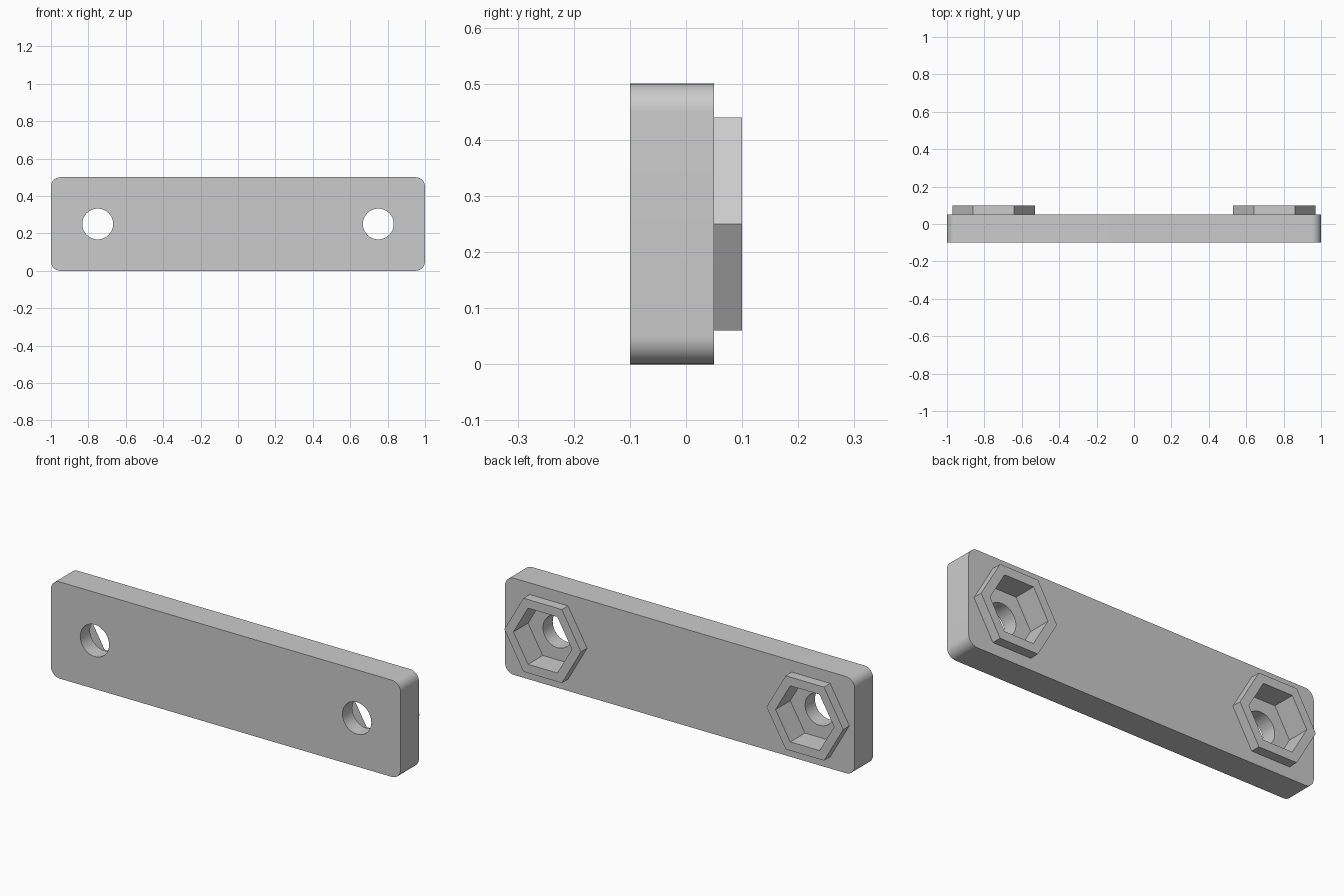
import bpy
import bmesh
from math import cos, sin, pi, radians

cube = bpy.data.objects.get("Cube")
if cube:
    bpy.data.objects.remove(cube, do_unlink=True)

grey = bpy.data.materials.new("light grey")
grey.use_nodes = True
colour = (0.6, 0.6, 0.6, 1)
grey.diffuse_color = colour
grey.node_tree.nodes["Principled BSDF"].inputs["Base Color"].default_value = colour

HOLE_X, MID_Z = 0.75, 0.25
FRONT, BACK, RIM, POCKET_FLOOR = -0.1, 0.05, 0.1, -0.02


def polygon(cx, cz, radius, sides):
    """Regular outline in the x-z plane."""
    return [(cx + radius * cos(2 * pi * i / sides), cz + radius * sin(2 * pi * i / sides))
            for i in range(sides)]


def rounded_rectangle(half_w, height, r, steps=10):
    """Outline with a quarter arc at each corner."""
    corners = [(half_w - r, height - r), (r - half_w, height - r), (r - half_w, r), (half_w - r, r)]
    return [(cx + r * cos(pi / 2 * (q + i / steps)), cz + r * sin(pi / 2 * (q + i / steps)))
            for q, (cx, cz) in enumerate(corners) for i in range(steps + 1)]


def prism(name, outline, y0, y1):
    """Extrude an x-z outline from y0 to y1."""
    bm = bmesh.new()
    face = bm.faces.new([bm.verts.new((x, y0, z)) for x, z in outline])
    ext = bmesh.ops.extrude_face_region(bm, geom=[face], use_keep_orig=True)
    moved = [v for v in ext["geom"] if isinstance(v, bmesh.types.BMVert)]
    bmesh.ops.translate(bm, verts=moved, vec=(0, y1 - y0, 0))
    bmesh.ops.recalc_face_normals(bm, faces=bm.faces)
    mesh = bpy.data.meshes.new(name)
    bm.to_mesh(mesh)
    bm.free()
    mesh.materials.append(grey)
    obj = bpy.data.objects.new(name, mesh)
    bpy.context.collection.objects.link(obj)
    return obj


def select(obj):
    bpy.ops.object.select_all(action='DESELECT')
    obj.select_set(True)
    bpy.context.view_layer.objects.active = obj


def cut(obj, cutter):
    select(obj)
    mod = obj.modifiers.new("cut", 'BOOLEAN')
    mod.operation = 'DIFFERENCE'
    mod.solver = 'EXACT'
    mod.object = cutter
    bpy.ops.object.modifier_apply(modifier=mod.name)


# Plate with rounded corners
plate = prism("plate", rounded_rectangle(1, 0.5, 0.05), FRONT, BACK)

# Hexagonal nut holders with a sunken pocket and a bolt hole
for side, x in (("left", HOLE_X), ("right", -HOLE_X)):
    holder = prism(side + "_nut_holder", polygon(x, MID_Z, 0.2194, 6), BACK, RIM)
    pocket = prism("pocket_cutter", polygon(x, MID_Z, 0.1675, 6), POCKET_FLOOR, RIM + 0.1)
    bore = prism("bore_cutter", polygon(x, MID_Z, 0.0825, 48), FRONT - 0.1, RIM + 0.05)
    cut(holder, pocket)
    cut(plate, pocket)
    cut(plate, bore)
    for cutter in (pocket, bore):
        bpy.data.objects.remove(cutter, do_unlink=True)

# Smooth the rounded corners and bores, keep hard edges
select(plate)
bpy.ops.object.shade_smooth_by_angle(angle=radians(30))
